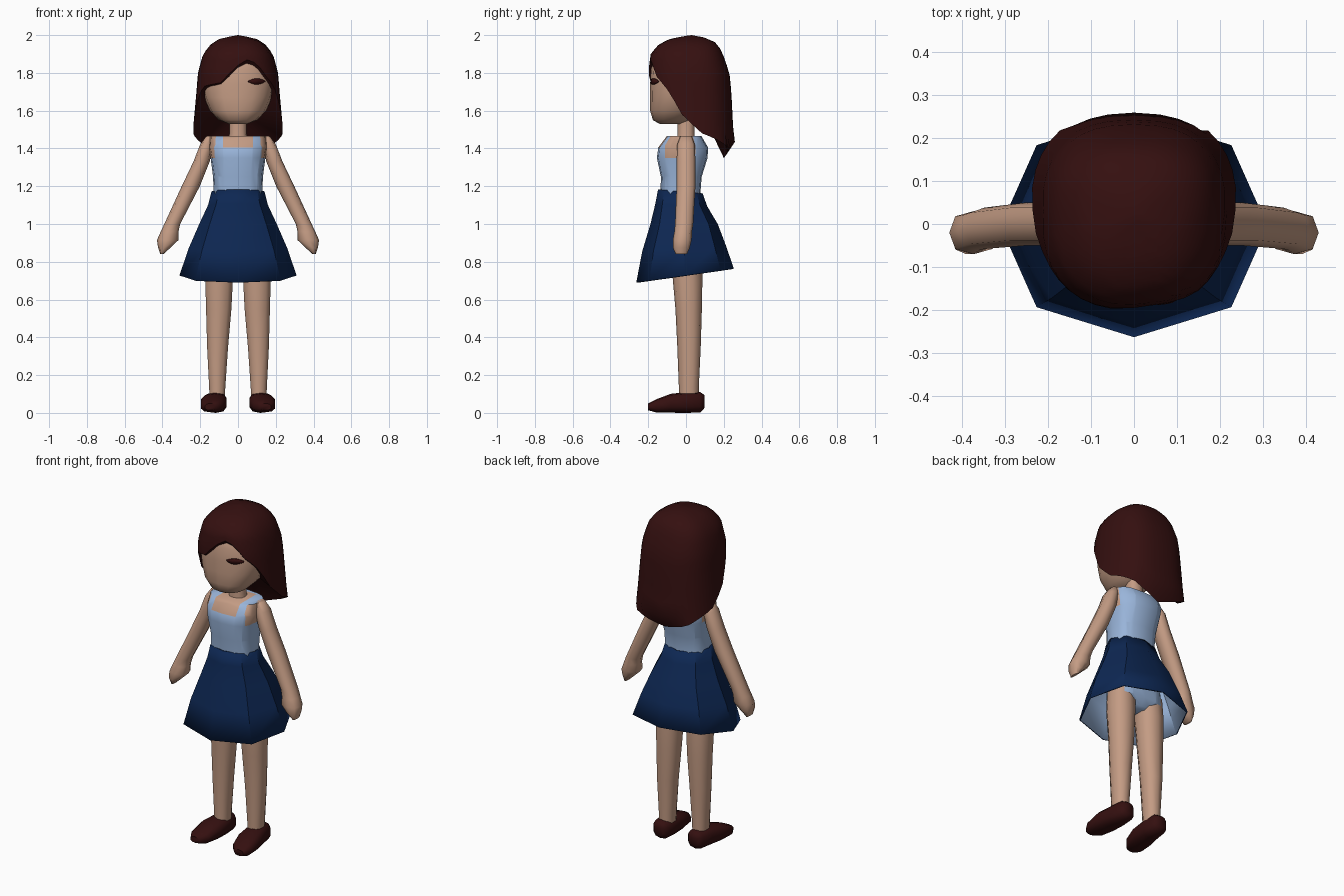
import bpy, bmesh, math
from mathutils import Vector
from mathutils.bvhtree import BVHTree

if "Cube" in bpy.data.objects:
    bpy.data.objects.remove(bpy.data.objects["Cube"], do_unlink=True)


def material(name, r, g, b):
    m = bpy.data.materials.new(name)
    m.use_nodes = True
    m.diffuse_color = (r, g, b, 1)
    node = m.node_tree.nodes["Principled BSDF"]
    node.inputs["Base Color"].default_value = (r, g, b, 1)
    node.inputs["Roughness"].default_value = 0.8
    return m


SKIN = material("skin", 0.55, 0.33, 0.23)
BROWN = material("dark_brown", 0.035, 0.005, 0.005)
NAVY = material("navy", 0.004, 0.02, 0.085)
PALE = material("pale_blue", 0.32, 0.46, 0.70)


def squash(v, p):
    return math.copysign(abs(v) ** (2 / p), v)


def interpolate(table, t):
    """Piecewise linear lookup; table rows are (key, values...)."""
    for a, b in zip(table, table[1:]):
        if a[0] <= t <= b[0]:
            f = (t - a[0]) / (b[0] - a[0])
            return [u + (v - u) * f for u, v in zip(a[1:], b[1:])]
    return list(table[-1][1:])


def finish(name, bm, mats, angle=60):
    mesh = bpy.data.meshes.new(name)
    bm.to_mesh(mesh)
    for m in mats:
        mesh.materials.append(m)
    for p in mesh.polygons:
        p.use_smooth = True
    mesh.set_sharp_from_angle(angle=math.radians(angle))
    ob = bpy.data.objects.new(name, mesh)
    bpy.context.collection.objects.link(ob)
    return ob


def loft(rings, n=12, p=2.3, side=1, along_y=False, caps=True, tilt=0):
    """Skin rings of (cx, cy, height, rx, ry)."""
    bm = bmesh.new()
    rows = []
    for cx, cy, h, rx, ry in rings:
        row = []
        for i in range(n):
            t = math.tau * i / n
            x = side * (cx + rx * squash(math.sin(t), p))
            y = cy - ry * squash(math.cos(t), p)
            z = h + tilt * y * (1 - h) * 2
            row.append(bm.verts.new((x, z, y) if along_y else (x, y, z)))
        rows.append(row)
    for a, b in zip(rows, rows[1:]):
        for i in range(n):
            j = (i + 1) % n
            bm.faces.new((a[i], a[j], b[j], b[i]))
    if caps:
        bm.faces.new(rows[0])
        bm.faces.new(rows[-1])
        bmesh.ops.recalc_face_normals(bm, faces=bm.faces)
    return bm


# Head and neck
head_bm = loft([(0, -.08, 1.53, .05, .06), (0, -.075, 1.55, .10, .10),
                (0, -.05, 1.6, .15, .14), (0, -.03, 1.67, .18, .16),
                (0, -.01, 1.74, .197, .18), (0, 0, 1.82, .195, .185),
                (0, 0, 1.9, .15, .16), (0, 0, 1.95, .06, .06)], n=16)
finish("head", head_bm, [SKIN])
finish("neck", loft([(0, 0, 1.42, .06, .05), (0, 0, 1.48, .045, .045),
                     (0, 0, 1.6, .045, .045)]), [SKIN])

# Eye: thin plate laid on the face
tree = BVHTree.FromBMesh(head_bm)
bm = bmesh.new()
steps = 8
edges = []
for i in range(steps + 1):
    x = .055 + .09 * i / steps
    half = .003 + .013 * math.sin(math.pi * i / steps)
    pair = []
    for z in (1.755 - half, 1.755 + half):
        hit = tree.ray_cast(Vector((x, -1, z)), Vector((0, 1, 0)))[0]
        pair.append(bm.verts.new((x, hit.y - .007, z)))
    edges.append(pair)
for a, b in zip(edges, edges[1:]):
    bm.faces.new((a[0], b[0], b[1], a[1]))
eye = finish("eye", bm, [BROWN])
eye.modifiers.new("thickness", "SOLIDIFY").thickness = .008

# Hair: columns fall from the crown to a hem that rises over the face
PROFILE = [(1.35, .2, .2, .17), (1.41, .245, .2, .232), (1.5, .238, .2, .22),
           (1.7, .22, .225, .21), (1.8, .212, .23, .20), (1.9, .185, .217, .165),
           (1.95, .145, .175, .14), (1.98, .10, .115, .10), (2.0, .01, .01, .01)]
HEM = [(-180, 1.35), (-150, 1.39), (-125, 1.44), (-100, 1.48), (-80, 1.58),
       (-65, 1.69), (-50, 1.73), (-17, 1.75), (-10, 1.79), (0, 1.84), (10, 1.87),
       (25, 1.85), (40, 1.78), (55, 1.735), (65, 1.69), (80, 1.58), (100, 1.48),
       (125, 1.44), (150, 1.39), (180, 1.35)]
bm = bmesh.new()
crown = bm.verts.new((0, .03, 2.0))
inside = bm.verts.new((0, .08, 1.6))
columns = []
count, rows = 36, 12
for i in range(count):
    deg = 360 * i / count - 180
    t = math.radians(deg)
    hem = interpolate(HEM, deg)[0]
    col = []
    for k in range(1, rows + 1):
        z = 2 - (2 - hem) * (k / rows) ** 1.6
        rx, front, back = interpolate(PROFILE, z)
        c = squash(math.cos(t), 2.5)
        y = .03 - c * (front if c > 0 else back)
        col.append(bm.verts.new((rx * squash(math.sin(t), 2.5), y, z)))
    columns.append(col)
for i, a in enumerate(columns):
    b = columns[(i + 1) % count]
    bm.faces.new((crown, a[0], b[0]))
    for k in range(rows - 1):
        bm.faces.new((a[k], a[k + 1], b[k + 1], b[k]))
    bm.faces.new((a[-1], inside, b[-1]))
bmesh.ops.recalc_face_normals(bm, faces=bm.faces)
finish("hair", bm, [BROWN], 50)

# Bodice and hips, with skin at the neckline and armholes
bm = loft([(0, 0, .75, .08, .05), (0, 0, .80, .165, .095), (0, -.01, .95, .155, .1),
           (0, -.03, 1.15, .128, .105), (0, -.025, 1.25, .132, .108),
           (0, -.02, 1.35, .145, .134), (0, -.015, 1.405, .155, .132),
           (0, -.01, 1.465, .15, .092)], n=16, p=2.8)
for co, no in [((.08, 0, 0), (1, 0, 0)), ((-.08, 0, 0), (1, 0, 0)),
               ((0, -.11, 0), (0, 1, 0)), ((0, .06, 0), (0, 1, 0))]:
    bmesh.ops.bisect_plane(bm, geom=bm.verts[:] + bm.edges[:] + bm.faces[:],
                           plane_co=co, plane_no=no)
for f in bm.faces:
    c = f.calc_center_median()
    neckline = abs(c.x) < .08 and c.y < .06 and c.z > 1.406
    armhole = abs(c.x) > .11 and -.11 < c.y < .04 and 1.35 < c.z < 1.45
    f.material_index = int(neckline or armhole)
finish("bodice", bm, [PALE, SKIN])

# Skirt: flared, higher hem at the back, pale lining
skirt = finish("skirt", loft([(0, -.005, .728, .31, .258), (0, -.01, .87, .262, .222),
                              (0, -.01, 1.0, .205, .178), (0, -.025, 1.1, .158, .137),
                              (0, -.03, 1.17, .14, .118)],
                             n=8, p=2.2, caps=False, tilt=.26), [NAVY, PALE], 40)
lining = skirt.modifiers.new("lining", "SOLIDIFY")
lining.thickness = .008
lining.material_offset = 1

# Arms, legs and shoes
for label, s in (("left", 1), ("right", -1)):
    finish(label + "_arm", loft([(.15, 0, 1.465, .018, .03), (.166, 0, 1.42, .035, .047),
                                 (.193, 0, 1.33, .043, .05), (.25, 0, 1.2, .048, .05),
                                 (.348, -.01, 1.0, .042, .048), (.362, -.015, .96, .047, .047),
                                 (.372, -.02, .915, .057, .05), (.39, -.025, .875, .033, .045),
                                 (.403, -.025, .84, .008, .03)],
                                n=8, p=2.5, side=s), [SKIN])
    finish(label + "_leg", loft([(.11, .015, .08, .042, .052), (.11, .015, .14, .045, .053),
                                 (.108, .016, .35, .058, .062), (.102, .014, .55, .07, .07),
                                 (.1, .008, .72, .077, .079), (.095, .005, .85, .075, .075)],
                                n=10, side=s), [SKIN])
    finish(label + "_shoe", loft([(.115, .06, .097, .03, .035), (.115, .056, .075, .05, .054),
                                  (.118, .055, 0, .06, .055), (.128, .051, -.08, .07, .05),
                                  (.138, .037, -.16, .06, .034), (.145, .032, -.2, .03, .018)],
                                 n=10, p=2.7, side=s, along_y=True), [BROWN])
